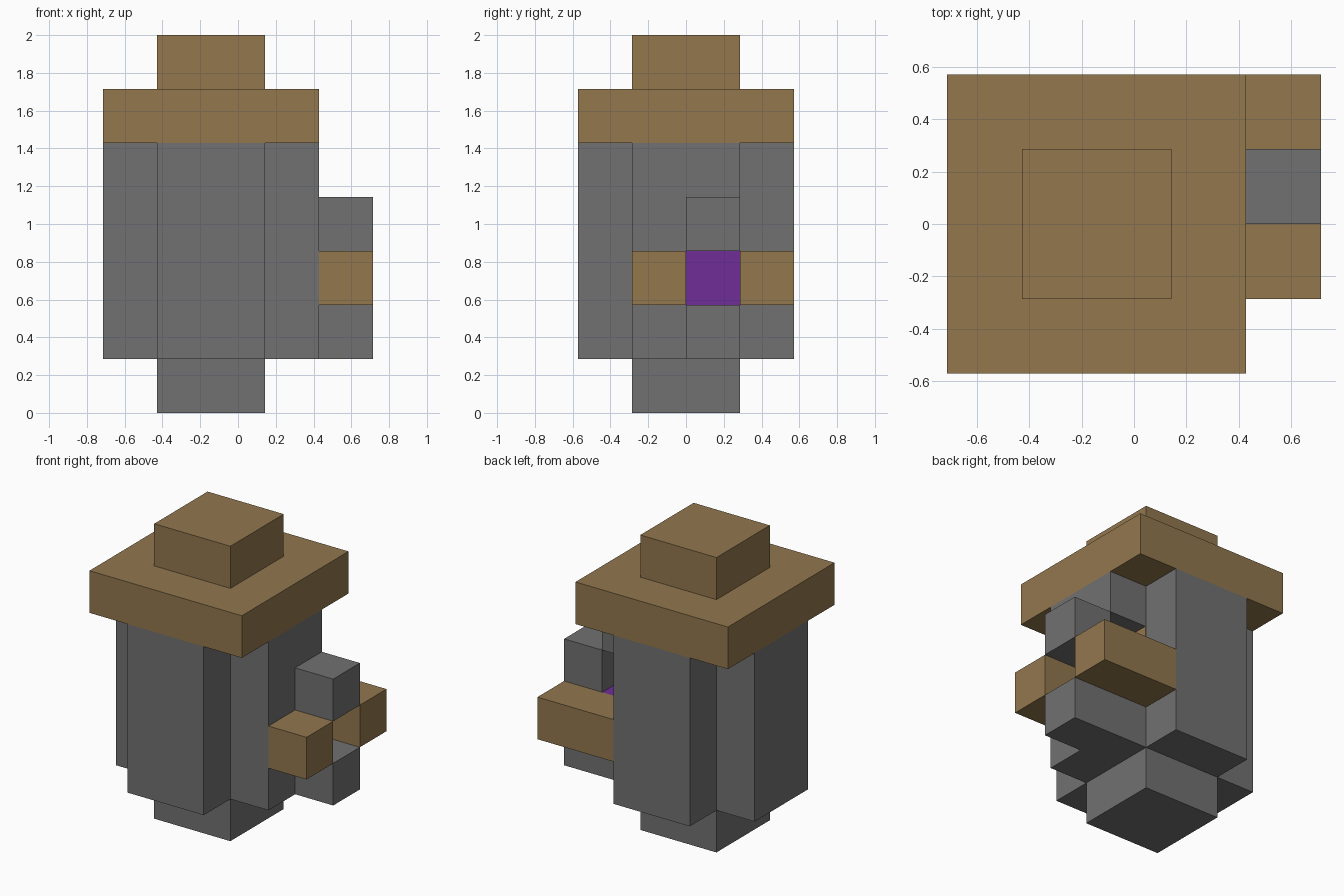
import bpy
import bmesh
from mathutils import Vector

U = 2 / 7                       # size of one block
ORIGIN = Vector((-2.5, -2, 0))  # grid corner, in blocks

old = bpy.data.objects.get("Cube")
if old:
    bpy.data.objects.remove(old, do_unlink=True)


def material(name, color):
    m = bpy.data.materials.new(name)
    m.use_nodes = True
    m.diffuse_color = (*color, 1)
    m.node_tree.nodes["Principled BSDF"].inputs["Base Color"].default_value = (*color, 1)
    return m


grey = material("stone grey", (0.165, 0.165, 0.165))
brown = material("wood brown", (0.287, 0.185, 0.076))
purple = material("glow purple", (0.162, 0.026, 0.314))


def block(name, low, high, mat):
    """Box between two grid corners, measured in blocks."""
    a, b = Vector(low), Vector(high)
    bm = bmesh.new()
    bmesh.ops.create_cube(bm, size=1)
    for v in bm.verts:
        v.co = ((a + b) / 2 + v.co * (b - a) + ORIGIN) * U
    mesh = bpy.data.meshes.new(name)
    bm.to_mesh(mesh)
    bm.free()
    mesh.materials.append(mat)
    obj = bpy.data.objects.new(name, mesh)
    bpy.context.collection.objects.link(obj)
    return obj


# Body: square base, core reaching front and back, side slabs
block("base", (1, 1, 0), (3, 3, 1), grey)
block("body_core", (1, 0, 1), (3, 4, 5), grey)
block("right_slab", (0, 1, 1), (1, 3, 5), grey)
block("left_slab_front", (3, 1, 1), (4, 2, 5), grey)
block("left_slab_lower", (3, 2, 1), (4, 3, 2), grey)
block("left_slab_upper", (3, 2, 4), (4, 3, 5), grey)

# Glowing core and the wooden lining of the cavity above it
block("glowing_core", (3, 2, 2), (4, 3, 3), purple)
block("cavity_lining", (3, 2, 3), (3.02, 3, 4), brown)

# Brim and crown on top
block("brim", (0, 0, 5), (4, 4, 6), brown)
block("crown", (1, 1, 6), (3, 3, 7), brown)

# Ring of blocks around the opening
block("ring_lower", (4, 2, 1), (5, 3, 2), grey)
block("ring_upper", (4, 2, 3), (5, 3, 4), grey)
block("ring_front", (4, 1, 2), (5, 2, 3), brown)
block("ring_back", (3, 3, 2), (5, 4, 3), brown)
